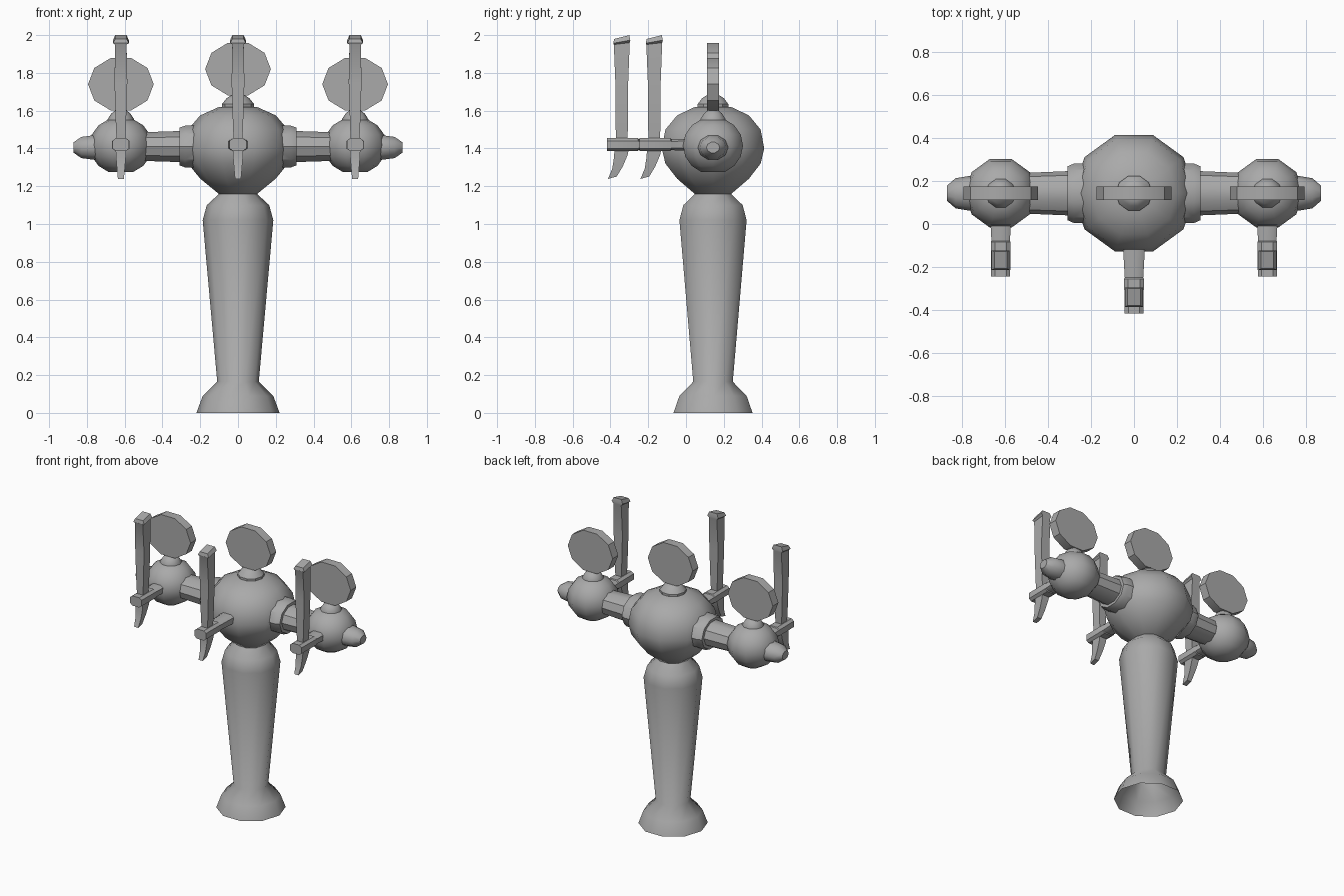
import bpy, bmesh, math
from mathutils import Vector

cube = bpy.data.objects.get("Cube")
if cube:
    bpy.data.objects.remove(cube)

metal = bpy.data.materials.new("brushed grey metal")
metal.use_nodes = True
GREY = (0.4, 0.4, 0.4, 1)
metal.diffuse_color = GREY
metal.node_tree.nodes["Principled BSDF"].inputs["Base Color"].default_value = GREY

YC = 0.143   # depth of the column axis
SQUASH = 0.84


def loft(name, rings, cap_start=True, cap_end=True, angle=35):
    """Skin a list of equal-length point rings into one object."""
    bm = bmesh.new()
    loops = [[bm.verts.new(p) for p in ring] for ring in rings]
    n = len(loops[0])
    for a, b in zip(loops, loops[1:]):
        for i in range(n):
            j = (i + 1) % n
            bm.faces.new((a[i], a[j], b[j], b[i]))
    if cap_start:
        bm.faces.new(loops[0][::-1])
    if cap_end:
        bm.faces.new(loops[-1])
    bmesh.ops.recalc_face_normals(bm, faces=bm.faces)
    mesh = bpy.data.meshes.new(name)
    bm.to_mesh(mesh)
    bm.free()
    mesh.materials.append(metal)
    obj = bpy.data.objects.new(name, mesh)
    bpy.context.collection.objects.link(obj)
    bpy.ops.object.select_all(action='DESELECT')
    obj.select_set(True)
    bpy.context.view_layer.objects.active = obj
    bpy.ops.object.shade_smooth_by_angle(angle=math.radians(angle))
    return obj


def lathe(name, profile, origin, axis, squash=1, n=10, **kw):
    """Turn (radius, distance) pairs about an axis; squash flattens z."""
    rings = []
    for r, d in profile:
        ring = []
        for i in range(n):
            a = math.tau * i / n
            u, v = r * math.cos(a), r * math.sin(a)
            p = {'X': (d, u, v * squash), 'Y': (u, d, v * squash), 'Z': (u, v, d)}[axis]
            ring.append(Vector(origin) + Vector(p))
        rings.append(ring)
    return loft(name, rings, **kw)


def ball(name, centre, radius, height, steps=8):
    """Flattened turned ball."""
    prof = []
    for i in range(1, steps):
        a = math.pi * i / steps
        prof.append((radius * math.sin(a), -height * math.cos(a)))
    return lathe(name, prof, centre, 'Z', angle=50)


def bar_ring(x, y, z, hx, hz, cut=0.4):
    """Chamfered rectangle facing along y."""
    k, m = hx * (1 - cut), hz * (1 - cut)
    pts = [(hx, m), (k, hz), (-k, hz), (-hx, m), (-hx, -m), (-k, -hz), (k, -hz), (hx, -m)]
    return [(x + u, y, z + v) for u, v in pts]


def flat_ring(x, y, z, hx, hy, tilt=0):
    """Rectangle facing along z, with a drop towards the front."""
    return [(x + sx * hx, y + sy * hy, z + sy * tilt)
            for sx, sy in ((1, 1), (-1, 1), (-1, -1), (1, -1))]


def tap(label, x, y):
    """Faucet bar, lever and spout; y is the lever position."""
    back = y + 0.25
    loft(label + "_faucet_bar", [
        bar_ring(x, back, 1.42, 0.052, 0.034), bar_ring(x, y + 0.09, 1.42, 0.043, 0.029),
        bar_ring(x, y + 0.085, 1.42, 0.046, 0.034), bar_ring(x, y - 0.077, 1.42, 0.044, 0.034)])
    loft(label + "_lever", [
        flat_ring(x, y, 1.44, 0.022, 0.03), flat_ring(x, y, 1.50, 0.026, 0.032),
        flat_ring(x, y, 1.75, 0.034, 0.034), flat_ring(x, y, 1.955, 0.03, 0.042, 0.005),
        flat_ring(x, y, 1.965, 0.042, 0.045, 0.008), flat_ring(x, y, 1.99, 0.03, 0.04, 0.01)])
    loft(label + "_spout", [
        flat_ring(x, y, 1.40, 0.028, 0.038), flat_ring(x, y - 0.005, 1.36, 0.026, 0.036, 0.005),
        flat_ring(x, y - 0.022, 1.30, 0.021, 0.028, 0.006),
        flat_ring(x, y - 0.05, 1.245, 0.016, 0.023, 0.006)])


def badge(label, x, base, r, mid):
    """Stepped knob, thin stem and blank round plate above a ball."""
    lathe(label + "_knob", [(r, base - 0.04), (r, base), (r * 0.72, base + 0.03),
                            (r * 0.45, base + 0.045)], (x, YC, 0), 'Z')
    lathe(label + "_stem", [(0.03, base), (0.03, mid - 0.12)], (x, YC, 0), 'Z')
    lathe(label + "_plate", [(0.174, -0.031), (0.174, 0.031)], (x, YC, mid), 'Y', squash=SQUASH)


# Column with an open flared foot and a rounded shoulder
lathe("column", [(0.22, 0), (0.187, 0.09), (0.11, 0.165), (0.187, 1.02), (0.165, 1.10),
                 (0.10, 1.16), (0.08, 1.20)], (0, YC, 0), 'Z', cap_start=False, angle=50)

# Central body
lathe("body", [(0.09, 1.15), (0.20, 1.24), (0.265, 1.32), (0.285, 1.40), (0.265, 1.50),
               (0.20, 1.575), (0.10, 1.62)], (0, YC, 0), 'Z', angle=50)
badge("centre", 0, 1.635, 0.085, 1.82)
tap("centre", 0, -0.34)

# Arms with collars, end balls, end caps and taps
for label, s in (("left", 1), ("right", -1)):
    x = 0.62 * s
    lathe(label + "_collar", [(0.138, 0.20 * s), (0.138, 0.28 * s), (0.125, 0.31 * s)],
          (0, YC, 1.41), 'X', squash=SQUASH)
    lathe(label + "_arm", [(0.104, 0.28 * s), (0.095, 0.50 * s)],
          (0, YC, 1.41), 'X', squash=SQUASH)
    ball(label + "_ball", (x, YC, 1.415), 0.167, 0.152)
    lathe(label + "_end_cap", [(0.085, 0.70 * s), (0.08, 0.77 * s), (0.07, 0.83 * s),
                               (0.035, 0.87 * s)], (0, YC, 1.405), 'X', squash=SQUASH, angle=50)
    badge(label, x, 1.555, 0.07, 1.74)
    tap(label, x, -0.168)
